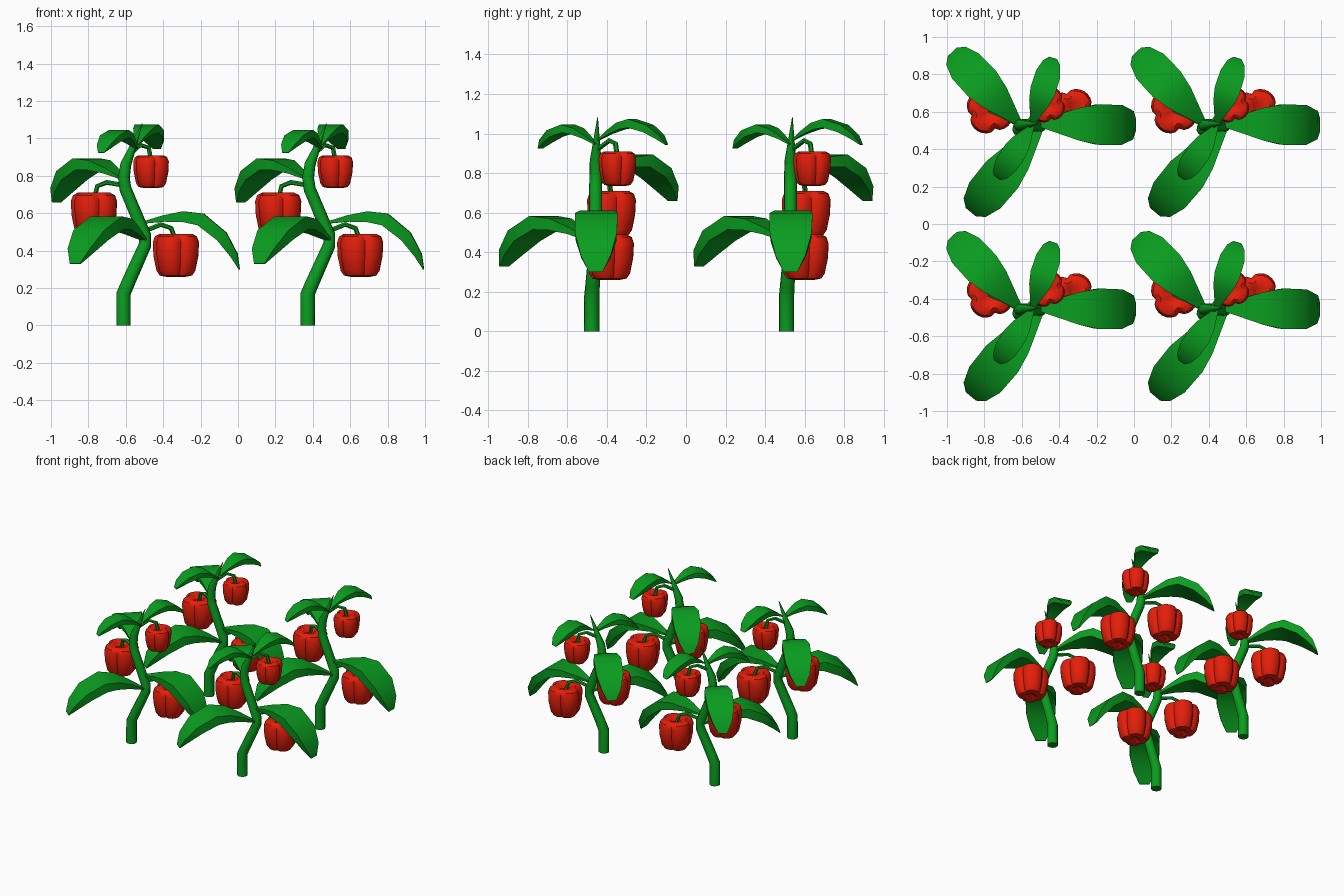
import bpy, bmesh, math
from mathutils import Vector

if "Cube" in bpy.data.objects:
    bpy.data.objects.remove(bpy.data.objects["Cube"])


def material(name, rgb):
    m = bpy.data.materials.new(name)
    m.diffuse_color = (*rgb, 1)
    m.use_nodes = True
    m.node_tree.nodes["Principled BSDF"].inputs["Base Color"].default_value = m.diffuse_color
    return m


GREEN = material("leaf green", (0.003, 0.34, 0.014))
RED = material("pepper red", (0.78, 0.013, 0.003))
UP = Vector((0, 0, 1))


def loft(name, rings, mat, angle):
    """Skin a list of point rings, cap both ends."""
    bm = bmesh.new()
    vs = [[bm.verts.new(p) for p in ring] for ring in rings]
    n = len(vs[0])
    for a, b in zip(vs, vs[1:]):
        for i in range(n):
            j = (i + 1) % n
            bm.faces.new((a[i], a[j], b[j], b[i]))
    bm.faces.new(vs[0][::-1])
    bm.faces.new(vs[-1])
    bmesh.ops.recalc_face_normals(bm, faces=bm.faces[:])
    me = bpy.data.meshes.new(name)
    bm.to_mesh(me)
    bm.free()
    me.materials.append(mat)
    ob = bpy.data.objects.new(name, me)
    bpy.context.collection.objects.link(ob)
    bpy.ops.object.select_all(action='DESELECT')
    ob.select_set(True)
    bpy.context.view_layer.objects.active = ob
    bpy.ops.object.shade_smooth_by_angle(angle=math.radians(angle))
    return ob


def tube(name, path, radii, sides):
    """Tapered tube along a path, starting level."""
    pts = [Vector(p) for p in path]
    rings, t_old = [], None
    for i, p in enumerate(pts):
        t = (pts[min(i + 1, len(pts) - 1)] - pts[max(i - 1, 0)]).normalized()
        if t_old is None:
            side = t.orthogonal().normalized()
        else:
            side = t_old.rotation_difference(t) @ side
        other = t.cross(side)
        t_old = t
        rings.append([p + radii[i] * (side * math.cos(a) + other * math.sin(a))
                      for a in (2 * math.pi * k / sides for k in range(sides))])
    return loft(name, rings, GREEN, 50)


# along chord, rise above chord, half width, thickness (fractions of length)
LEAF = [(0, 0, .03, .02), (.145, .135, .09, .06), (.295, .25, .15, .10),
        (.475, .315, .187, .12), (.74, .25, .182, .11),
        (.917, .12, .13, .07), (1, 0, .06, .01)]


def leaf(name, base, tip):
    """Arched leaf: flat top, steep sides, crescent-shaped from the side."""
    base, tip = Vector(base), Vector(tip)
    chord = tip - base
    length = chord.length
    d = chord.normalized()
    side = d.cross(UP).normalized()
    rise = side.cross(d)
    mid = [base + length * (u * d + v * rise) for u, v, _, _ in LEAF]
    rings = []
    for i, (_, _, w, k) in enumerate(LEAF):
        t = (mid[min(i + 1, len(mid) - 1)] - mid[max(i - 1, 0)]).normalized()
        down = t.cross(side)
        if down.dot(rise) > 0:
            down = -down
        s, low = side * w * length, mid[i] + down * k * length
        rings.append([mid[i] - s, mid[i] + s, low + s * .97, low - s * .97])
    return loft(name, rings, GREEN, 50)


# radius, height (fractions), from top dimple to bottom dimple
PEPPER = [(.06, .86), (.4, .97), (.7, 1), (.91, .94), (1, .8), (.97, .48),
          (.84, .14), (.7, .03), (.42, 0), (.06, .1)]


def pepper(name, x, y, z, radius, height):
    """Four-lobed bell pepper."""
    rings, n = [], 32
    for r, h in PEPPER:
        ring = []
        for k in range(n):
            a = 2 * math.pi * k / n
            lobe = .78 + .22 * abs(math.sin(2 * a)) ** .6
            b = a + math.radians(15)
            ring.append(Vector((x + radius * r * lobe * math.cos(b),
                                y + radius * r * lobe * math.sin(b),
                                z + height * h)))
        rings.append(ring)
    return loft(name, rings, RED, 40)


# One plant, built around its own base
parts = [tube("main_stem",
              [(0, 0, 0), (0, 0, .17), (.03, .005, .24), (.115, .02, .43),
               (.115, .02, .48), (.01, .02, .73), (.002, .02, .79),
               (.012, .02, .86), (.1, .03, 1.08)],
              [.039, .039, .037, .034, .034, .033, .032, .03, .002], 10)]

for name, base, tip in [
        ("right_leaf", (.10, .03, .555), (.622, .02, .30)),
        ("back_leaf", (0, .03, .79), (-.36, .412, .66)),
        ("front_leaf", (.11, 0, .465), (-.26, -.445, .33)),
        ("top_back_leaf", (.07, .03, .97), (.18, .38, .945)),
        ("top_front_leaf", (.07, .02, .95), (-.12, -.262, .925))]:
    parts.append(leaf(name, base, tip))

for name, at, stalk in [
        ("low_pepper", (.28, .09, .26, .13, .23),
         [(.1, .03, .5), (.2, .065, .54), (.255, .083, .52), (.28, .09, .45)]),
        ("middle_pepper", (-.158, .1, .48, .13, .23),
         [(0, .02, .75), (-.09, .07, .765), (-.14, .09, .745), (-.158, .1, .67)]),
        ("high_pepper", (.147, .13, .735, .1, .175),
         [(.04, .03, .92), (.09, .09, .965), (.135, .12, .95), (.147, .13, .88)])]:
    parts.append(pepper(name, *at))
    parts.append(tube(name + "_stalk", stalk, [.013] * 4, 6))

# Two by two grid of the same plant
for ob in parts:
    ob.location = (-.612, -.477, 0)
    for dx, dy in [(1, 0), (0, 1), (1, 1)]:
        copy = ob.copy()
        copy.location = (-.612 + .985 * dx, -.477 + .985 * dy, 0)
        bpy.context.collection.objects.link(copy)
